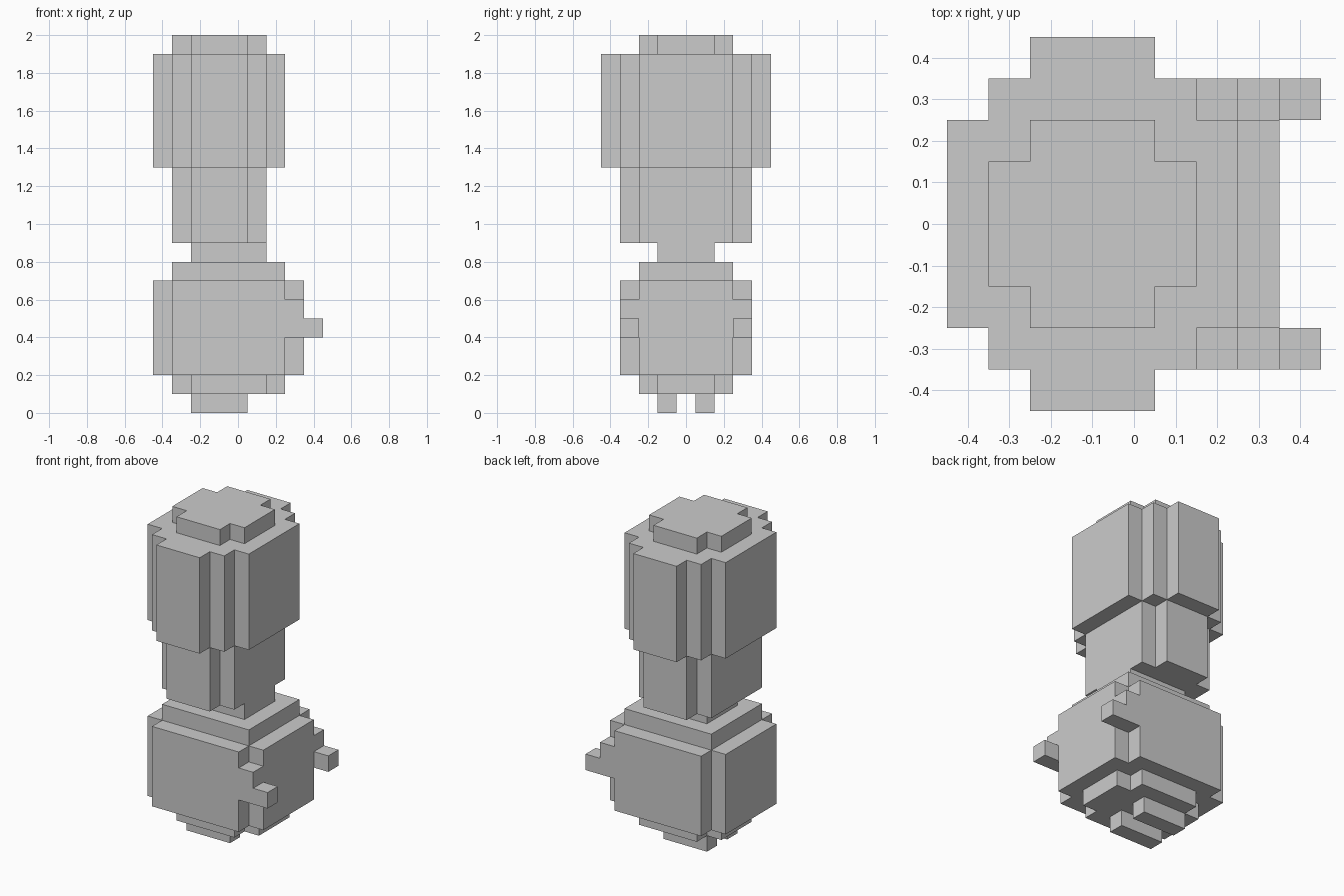
import bpy
import bmesh

if "Cube" in bpy.data.objects:
    bpy.data.objects.remove(bpy.data.objects["Cube"])


def prism(name, outline, vec):
    """Extrude a closed outline of 3D points along vec into a solid."""
    bm = bmesh.new()
    face = bm.faces.new([bm.verts.new(p) for p in outline])
    ext = bmesh.ops.extrude_face_region(bm, geom=[face], use_keep_orig=True)
    moved = [v for v in ext["geom"] if isinstance(v, bmesh.types.BMVert)]
    bmesh.ops.translate(bm, verts=moved, vec=vec)
    bmesh.ops.recalc_face_normals(bm, faces=bm.faces)
    mesh = bpy.data.meshes.new(name)
    bm.to_mesh(mesh)
    bm.free()
    ob = bpy.data.objects.new(name, mesh)
    bpy.context.collection.objects.link(ob)
    return ob


def stepped(name, cx, z0, z1, steps):
    """Block with stepped corners; steps are (half x, half y), widest x first."""
    quarter = []
    for i, (a, b) in enumerate(steps):
        quarter.append((a, b))
        if i + 1 < len(steps):
            quarter.append((steps[i + 1][0], b))
    pts = quarter[:]
    pts += [(-x, y) for x, y in reversed(quarter)]
    pts += [(-x, -y) for x, y in quarter]
    pts += [(x, -y) for x, y in reversed(quarter)]
    return prism(name, [(cx + x, y, z0) for x, y in pts], (0, 0, z1 - z0))


# Body, from belly to shoulders
stepped("belly_base", -0.05, 0.1, 0.2, [(0.3, 0.15), (0.2, 0.25)])
stepped("body", -0.05, 0.2, 0.7, [(0.4, 0.25), (0.3, 0.35)])
stepped("shoulders", -0.05, 0.7, 0.8, [(0.3, 0.25)])

# Neck and head
stepped("neck", -0.05, 0.8, 0.9, [(0.2, 0.15)])
stepped("head", -0.1, 0.9, 1.3, [(0.25, 0.25), (0.15, 0.35)])

# Tall hat
stepped("hat", -0.1, 1.3, 1.9, [(0.35, 0.25), (0.25, 0.35), (0.15, 0.45)])
stepped("hat_top", -0.1, 1.9, 2.0, [(0.25, 0.15), (0.15, 0.25)])

# Feet and arms on both sides
arm = [(0.25, 0.4), (0.45, 0.4), (0.45, 0.5), (0.35, 0.5), (0.35, 0.6), (0.25, 0.6)]
foot = [(-0.25, 0), (0.05, 0), (0.05, 0.1), (-0.25, 0.1)]
for side, s in (("right", -1), ("left", 1)):
    prism(side + "_arm", [(x, s * 0.25, z) for x, z in arm], (0, s * 0.1, 0))
    prism(side + "_foot", [(x, s * 0.05, z) for x, z in foot], (0, s * 0.1, 0))
